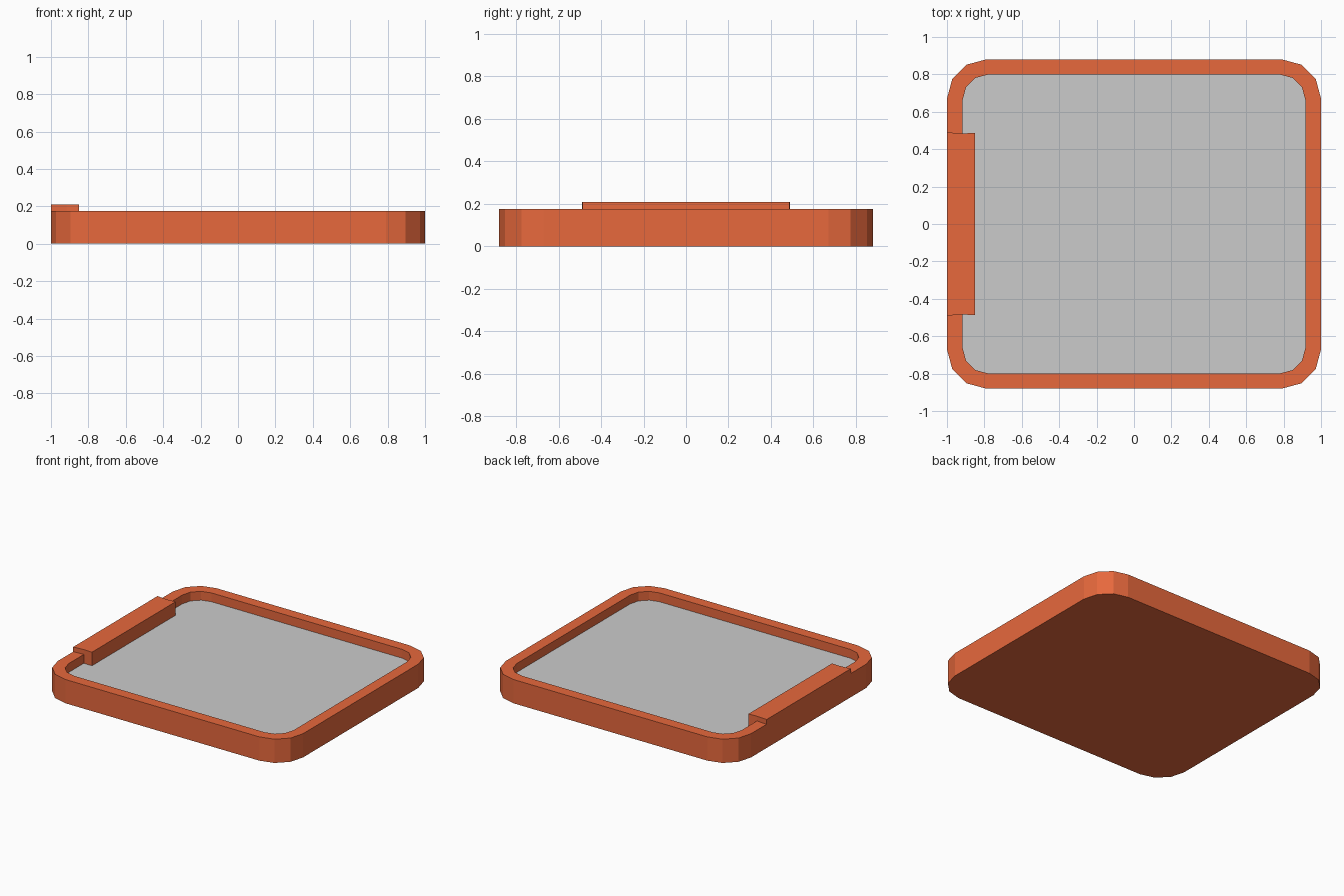
import bpy, bmesh
from math import sin, cos, pi

if "Cube" in bpy.data.objects:
    bpy.data.objects.remove(bpy.data.objects["Cube"])

WALL_TOP, FLOOR, CLIP_TOP = 0.175, 0.11, 0.21

orange = bpy.data.materials.new("orange_plastic")
orange.diffuse_color = (0.8, 0.14, 0.046, 1)
orange.use_nodes = True
orange.node_tree.nodes["Principled BSDF"].inputs["Base Color"].default_value = orange.diffuse_color


def rounded_rect(hx, hy, r, segments=3):
    """Outline of a rectangle with faceted round corners."""
    pts = []
    for i, (sx, sy) in enumerate([(1, 1), (-1, 1), (-1, -1), (1, -1)]):
        for k in range(segments + 1):
            a = (i + k / segments) * pi / 2
            pts.append((sx * (hx - r) + r * cos(a), sy * (hy - r) + r * sin(a)))
    return pts


def finish(name, bm, material=None):
    bmesh.ops.recalc_face_normals(bm, faces=bm.faces)
    mesh = bpy.data.meshes.new(name)
    bm.to_mesh(mesh)
    bm.free()
    if material:
        mesh.materials.append(material)
    obj = bpy.data.objects.new(name, mesh)
    bpy.context.collection.objects.link(obj)
    return obj


def loft(name, rings, material=None):
    """Skin a stack of (outline, z) rings and cap both ends."""
    bm = bmesh.new()
    loops = [[bm.verts.new((x, y, z)) for x, y in pts] for pts, z in rings]
    for a, b in zip(loops, loops[1:]):
        for i in range(len(a)):
            j = (i + 1) % len(a)
            bm.faces.new((a[i], a[j], b[j], b[i]))
    bm.faces.new(loops[0])
    bm.faces.new(loops[-1])
    return finish(name, bm, material)


outer = rounded_rect(1.0, 0.88, 0.21)
inner = rounded_rect(0.917, 0.80, 0.14)

# Tray: base, outer wall, rim and recess
loft("tray", [(outer, 0), (outer, WALL_TOP), (inner, WALL_TOP),
              (inner, FLOOR - 0.02)], orange)

# Grey panel lying in the recess
loft("panel", [(inner, FLOOR - 0.02), (inner, FLOOR)])

# Raised bar over the left rim, reaching down to the panel
half = [(-1.0, 0.49), (-0.917, 0.484), (-0.85, 0.487)]
bar = half + [(x, -y) for x, y in reversed(half)]
loft("left_bar", [(bar, FLOOR), (bar, CLIP_TOP)], orange)
